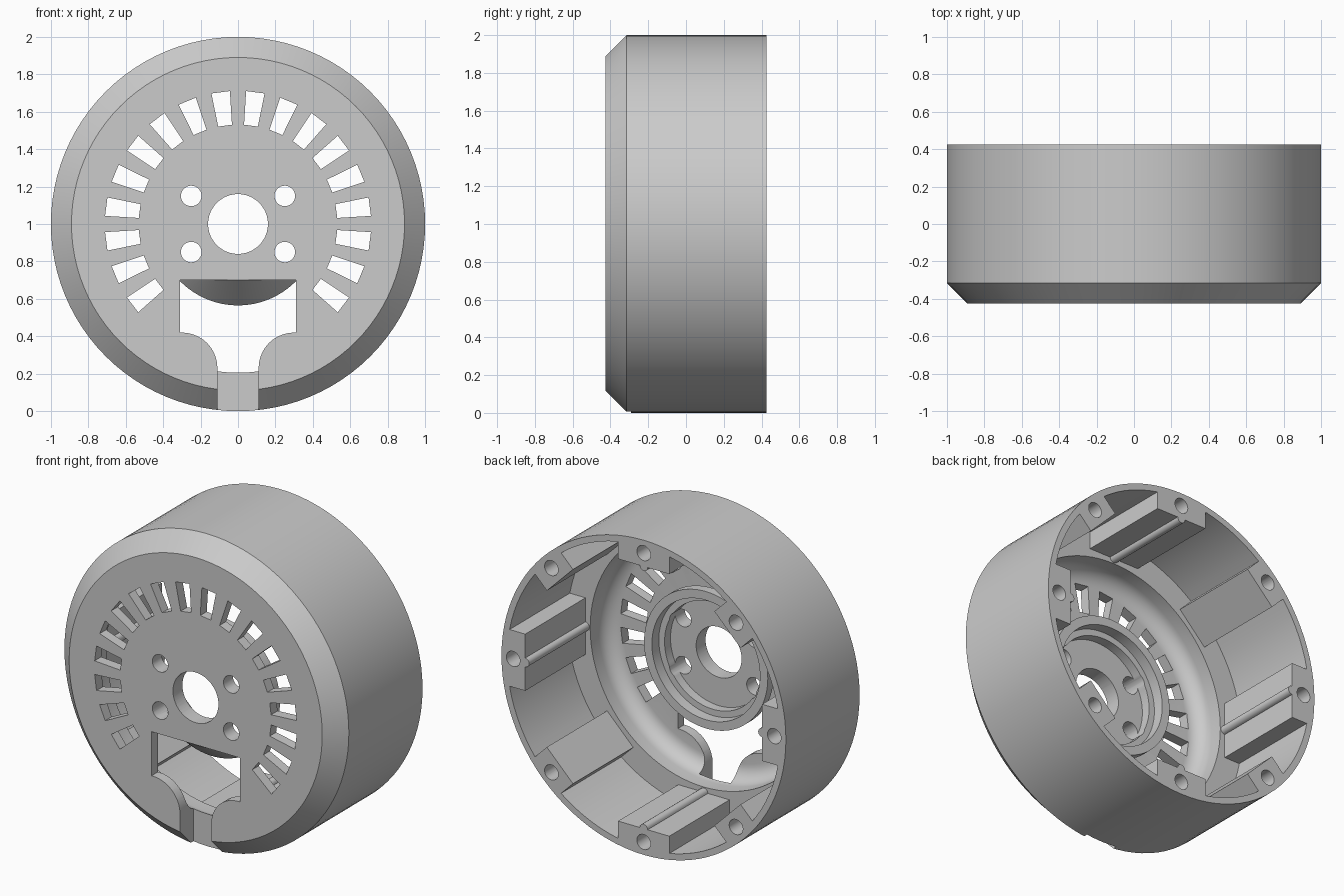
import bpy, bmesh
from math import sin, cos, pi, radians
from mathutils import Vector, Matrix

cube = bpy.data.objects.get("Cube")
if cube:
    bpy.data.objects.remove(cube)

BACK, FRONT = 0.425, -0.425
LEDGE, FLOOR = -0.18, -0.36
CENTRE = Vector((0, 0, 1))

grey = bpy.data.materials.new("plain_grey")
grey.use_nodes = True
grey.diffuse_color = (0.6, 0.6, 0.6, 1)
grey.node_tree.nodes["Principled BSDF"].inputs["Base Color"].default_value = (0.6, 0.6, 0.6, 1)


def finish(name, bm):
    """Turn a bmesh into an object centred on the wheel axis."""
    bmesh.ops.translate(bm, verts=bm.verts, vec=CENTRE)
    bmesh.ops.recalc_face_normals(bm, faces=bm.faces)
    mesh = bpy.data.meshes.new(name)
    bm.to_mesh(mesh)
    bm.free()
    mesh.materials.append(grey)
    obj = bpy.data.objects.new(name, mesh)
    bpy.context.collection.objects.link(obj)
    return obj


def revolve(name, profile, steps=96):
    """Spin a closed (radius, y) profile around the y axis."""
    bm = bmesh.new()
    verts = [bm.verts.new((r, y, 0)) for r, y in profile]
    edges = [bm.edges.new((a, b)) for a, b in zip(verts, verts[1:])]
    bmesh.ops.spin(bm, geom=verts + edges, cent=(0, 0, 0), axis=(0, 1, 0),
                   angle=2 * pi, steps=steps, use_merge=True)
    bmesh.ops.remove_doubles(bm, verts=bm.verts, dist=1e-5)
    return finish(name, bm)


def prism(bm, points, y0, y1, angle=0):
    """Extrude an (x, z) outline along y, turned about the axis."""
    turn = Matrix.Rotation(-angle, 3, 'Y')
    face = bm.faces.new([bm.verts.new(turn @ Vector((x, y0, z))) for x, z in points])
    new = bmesh.ops.extrude_face_region(bm, geom=[face])["geom"]
    bmesh.ops.translate(bm, vec=(0, y1 - y0, 0),
                        verts=[v for v in new if isinstance(v, bmesh.types.BMVert)])


def arc(cx, cz, r, a0, a1, n):
    return [(cx + r * cos(radians(a0 + (a1 - a0) * i / n)),
             cz + r * sin(radians(a0 + (a1 - a0) * i / n))) for i in range(n + 1)]


def circle(cx, cz, r, n=28):
    return arc(cx, cz, r, 0, 360, n)[:-1]


def combine(target, tool, operation):
    mod = target.modifiers.new("combine", 'BOOLEAN')
    mod.object, mod.operation, mod.solver = tool, operation, 'EXACT'
    bpy.context.view_layer.objects.active = target
    bpy.ops.object.modifier_apply(modifier=mod.name)
    bpy.data.objects.remove(tool)


# Shell: chamfered drum with a thin back rim, ledge, bore and coved floor
cove = arc(0.70, FLOOR + 0.1, 0.1, 0, -90, 8)
housing = revolve("housing", [(0, FRONT), (0.89, FRONT), (1, -0.315), (1, BACK),
                              (0.96, BACK), (0.96, LEDGE), (0.80, LEDGE)]
                  + cove + [(0, FLOOR)])

# Window with rounded shoulders, leading to a slot through the lower edge
half = [(0.31, -0.30), (0.31, -0.58)] + arc(0.30, -0.77, 0.19, 90, 180, 10) + [(0.11, -1.1)]
bm = bmesh.new()
prism(bm, half + [(-x, z) for x, z in reversed(half)], -0.6, -0.29)
combine(housing, finish("window_cutter", bm), 'DIFFERENCE')

# Hub: flared cup with a stepped recess
hub = revolve("hub", [(0, FRONT + 0.001), (0.30, FRONT + 0.001), (0.435, -0.26),
                      (0.435, -0.2), (0.38, -0.2), (0.38, -0.27), (0.34, -0.27),
                      (0.34, -0.33), (0, -0.33)])
combine(housing, hub, 'UNION')

# Screw blocks inside the rim; every second one is wider and has a ridge
bm = bmesh.new()
for i in range(8):
    width = 0.13 if i % 2 else 0.18
    ridge = [] if i % 2 else arc(0.833, 0, 0.028, 270, 90, 8)
    reach = 10.6 if i % 2 == 0 else 7.6
    outline = [(0.833, -width)] + ridge + [(0.833, width)] + arc(0, 0, 0.98, reach, -reach, 6)
    prism(bm, outline, LEDGE - 0.02, BACK, i * pi / 4)
combine(housing, finish("screw_blocks", bm), 'UNION')

# Openings: centre bore, mounting holes, screw holes and the fan of vents
bm = bmesh.new()
prism(bm, circle(0, 0, 0.16, 48), -0.6, 0)
for x in (-0.25, 0.25):
    for z in (-0.15, 0.15):
        prism(bm, circle(x, z, 0.055), -0.6, -0.25)
for i in range(8):
    prism(bm, circle(0.918, 0, 0.048), 0.05, 0.6, i * pi / 4)
for i in range(18):
    vent = [(r, s * r * 0.07) for r, s in ((0.53, -1), (0.71, -1), (0.71, 1), (0.53, 1))]
    prism(bm, vent, -0.6, -0.22, radians(-37.5 + 15 * i))
combine(housing, finish("opening_cutters", bm), 'DIFFERENCE')

# Smooth the curved walls and keep the machined edges crisp
bpy.ops.object.select_all(action='DESELECT')
housing.select_set(True)
bpy.context.view_layer.objects.active = housing
bpy.ops.object.shade_smooth_by_angle(angle=radians(25))
